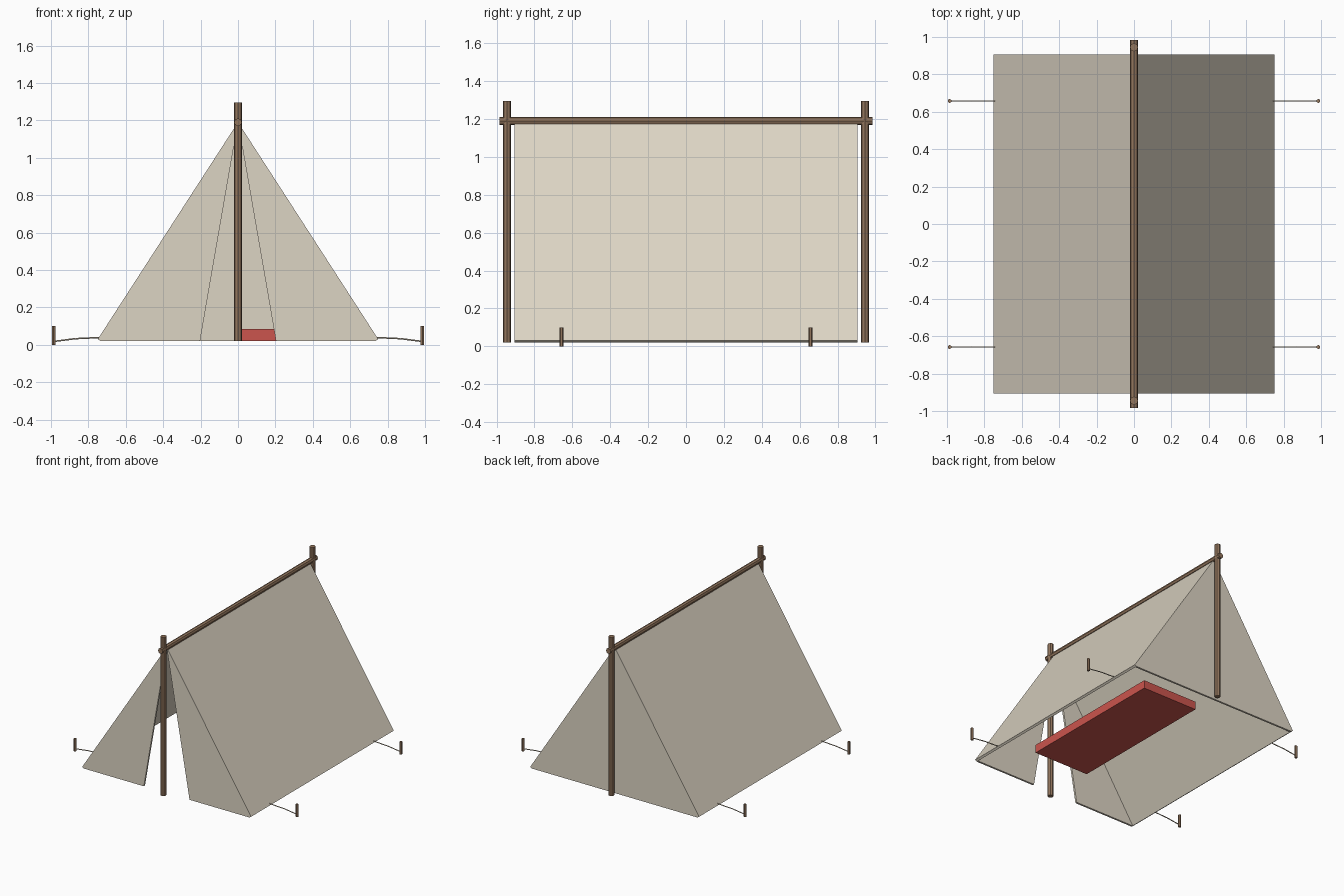
import bpy
import bmesh
from mathutils import Vector

if "Cube" in bpy.data.objects:
    bpy.data.objects.remove(bpy.data.objects["Cube"])


def material(name, colour):
    mat = bpy.data.materials.new(name)
    mat.use_nodes = True
    mat.diffuse_color = (*colour, 1)
    mat.node_tree.nodes["Principled BSDF"].inputs["Base Color"].default_value = (*colour, 1)
    return mat


canvas = material("canvas", (0.72, 0.66, 0.55))
wood = material("wood", (0.29, 0.18, 0.11))
rope = material("rope", (0.62, 0.54, 0.42))
red_cloth = material("red cloth", (0.60, 0.09, 0.075))


def finish(name, bm, mat):
    bmesh.ops.recalc_face_normals(bm, faces=bm.faces)
    mesh = bpy.data.meshes.new(name)
    bm.to_mesh(mesh)
    bm.free()
    mesh.materials.append(mat)
    obj = bpy.data.objects.new(name, mesh)
    bpy.context.collection.objects.link(obj)
    return obj


def prism(name, profile, y0, y1, mat):
    """Extrude an x-z outline along y."""
    bm = bmesh.new()
    face = bm.faces.new([bm.verts.new((x, y0, z)) for x, z in profile])
    new = bmesh.ops.extrude_face_region(bm, geom=[face])["geom"]
    verts = [v for v in new if isinstance(v, bmesh.types.BMVert)]
    bmesh.ops.translate(bm, verts=verts, vec=(0, y1 - y0, 0))
    return finish(name, bm, mat)


def rod(name, start, end, radius, sides, mat):
    """Straight round bar between two points."""
    start, end = Vector(start), Vector(end)
    axis = end - start
    bm = bmesh.new()
    bmesh.ops.create_cone(bm, cap_ends=True, segments=sides, radius1=radius,
                          radius2=radius, depth=axis.length)
    bm.transform(axis.to_track_quat("Z", "Y").to_matrix().to_4x4())
    bmesh.ops.translate(bm, verts=bm.verts, vec=(start + end) / 2)
    return finish(name, bm, mat)


HALF, APEX, BASE = 0.75, 1.19, 0.02
HEM = 0.735          # inner foot of the sloping canvas
WALL_IN, WALL_OUT = 0.89, 0.905

# Frame: two uprights and the ridge pole
for label, y in (("front", -0.945), ("back", 0.945)):
    rod(label + "_post", (0, y, BASE), (0, y, 1.295), 0.022, 8, wood)
rod("ridge_pole", (0, -0.985, APEX), (0, 0.985, APEX), 0.021, 8, wood)

# Back wall
prism("back_wall", [(-HEM, BASE), (HEM, BASE), (HALF, 0.03), (0, APEX), (-HALF, 0.03)],
      WALL_IN, WALL_OUT, canvas)

for side, s in (("left", 1), ("right", -1)):
    # Sloping roof sheet and front door flap
    prism(side + "_roof", [(s * HEM, BASE), (s * HALF, 0.03), (0, APEX), (0, 1.157)],
          -WALL_IN, WALL_IN, canvas)
    prism(side + "_door_flap", [(s * 0.203, BASE), (s * HEM, BASE), (s * HALF, 0.03), (0, APEX)],
          -WALL_OUT, -WALL_IN, canvas)
    # Pegs and slightly sagging guy lines
    for end, y in (("front", -0.658), ("back", 0.658)):
        rod(f"{side}_{end}_peg", (s * 0.986, y, 0), (s * 0.986, y, 0.1), 0.011, 6, wood)
        middle = (s * 0.87, y, 0.033)
        rod(f"{side}_{end}_guy_line_inner", (s * 0.738, y, 0.039), middle, 0.004, 6, rope)
        rod(f"{side}_{end}_guy_line_outer", middle, (s * 0.986, y, 0.018), 0.004, 6, rope)

# Bedroll on one side of the tent
prism("bedroll", [(0.005, BASE), (0.49, BASE), (0.49, 0.085), (0.005, 0.085)],
      -0.53, 0.70, red_cloth)
